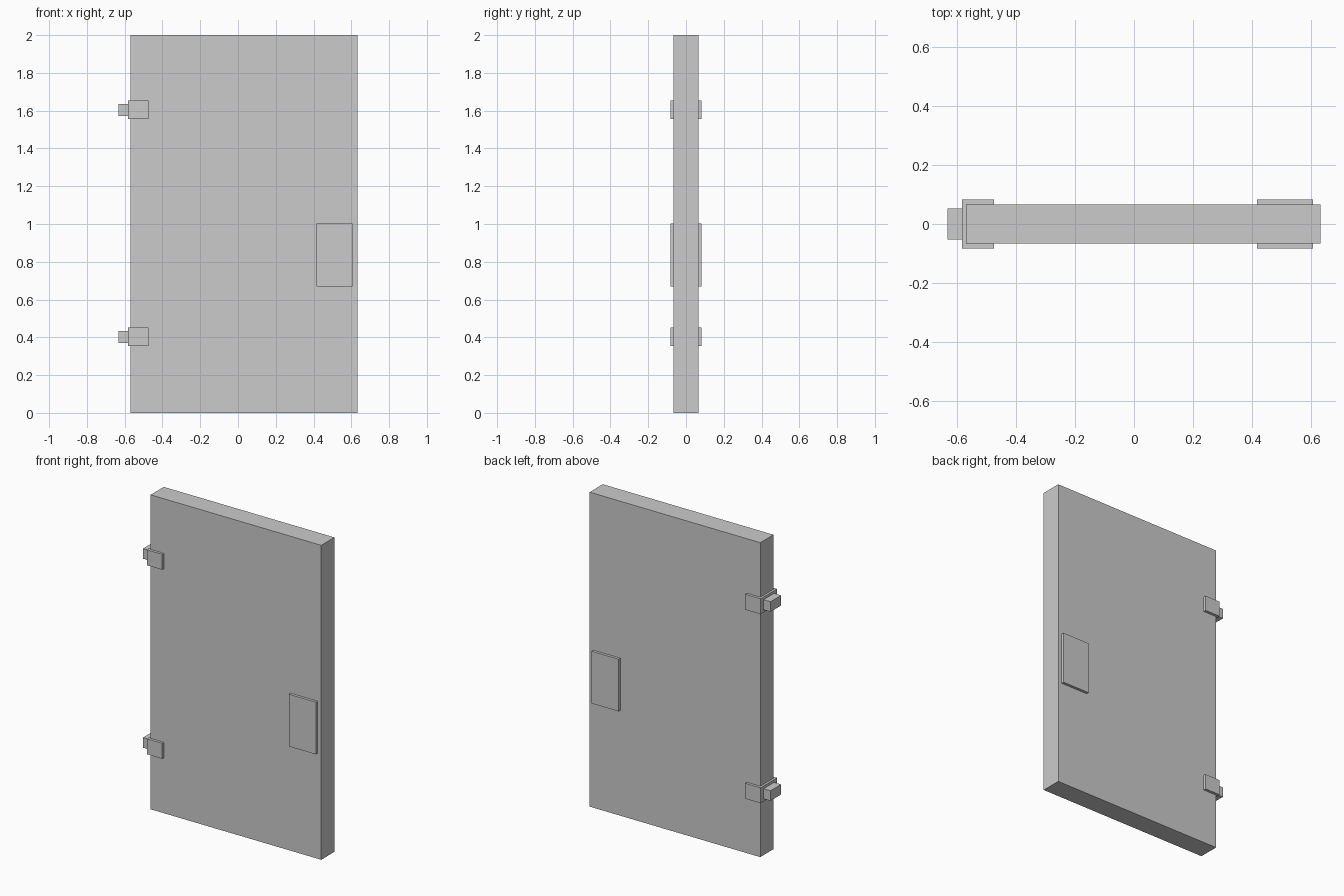
import bpy

if "Cube" in bpy.data.objects:
    bpy.data.objects.remove(bpy.data.objects["Cube"])


def box(name, x0, x1, half_y, z0, z1):
    """Axis-aligned box centred on y = 0."""
    bpy.ops.mesh.primitive_cube_add(size=1, location=((x0 + x1) / 2, 0, (z0 + z1) / 2))
    ob = bpy.context.object
    ob.name = name
    ob.scale = (x1 - x0, 2 * half_y, z1 - z0)
    bpy.ops.object.transform_apply(location=False, rotation=False, scale=True)
    return ob


# Door slab
box("door_panel", -0.569, 0.632, 0.066, 0, 2)

# Lock plate, showing on both faces of the door
box("lock_plate", 0.416, 0.606, 0.083, 0.67, 1.002)

# Hinges: a bracket wrapping the door edge and a smaller block outside it
for label, z in (("lower", 0.402), ("upper", 1.604)):
    box(label + "_hinge_bracket", -0.583, -0.475, 0.083, z - 0.049, z + 0.049)
    box(label + "_hinge_block", -0.632, -0.583, 0.053, z - 0.032, z + 0.032)
